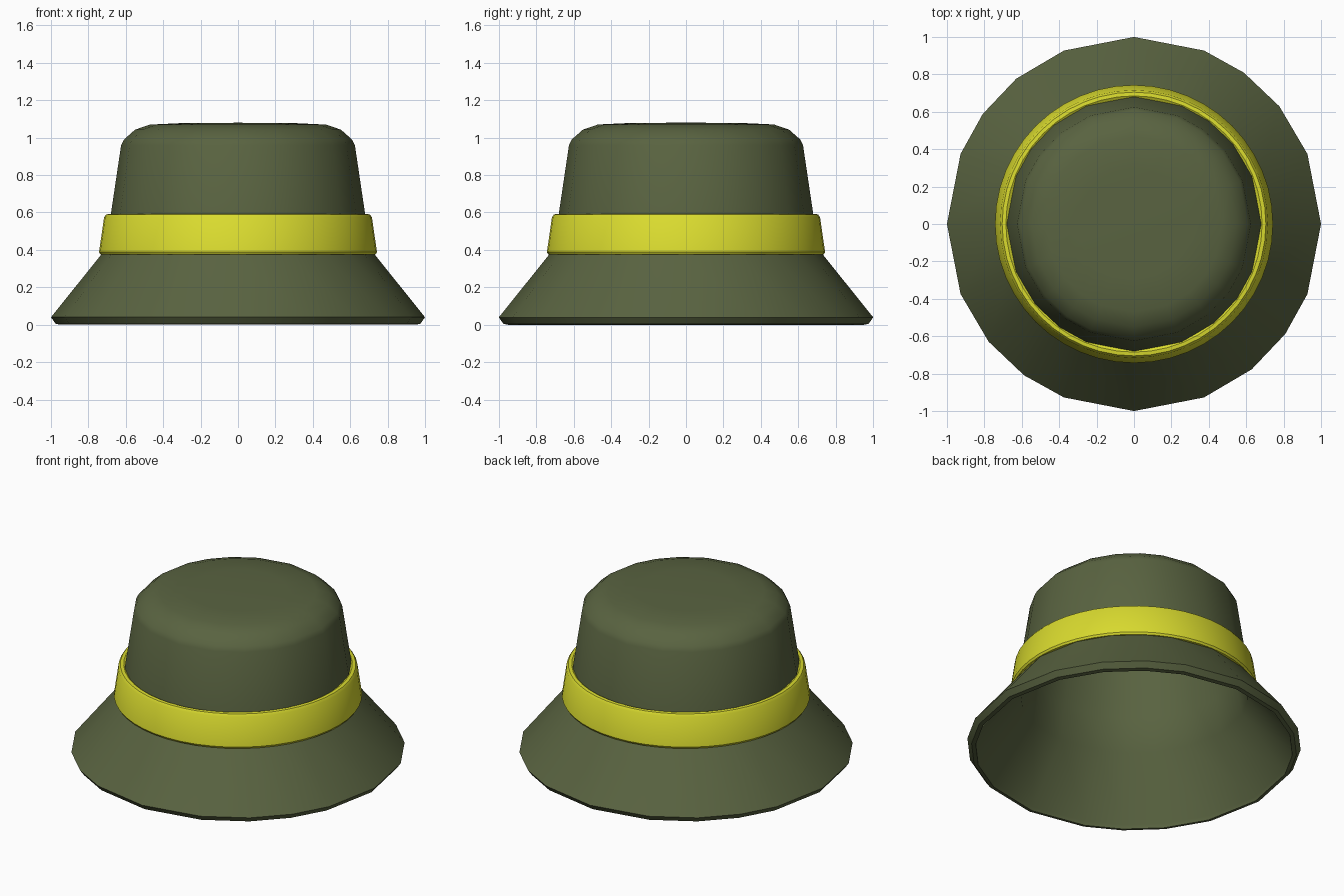
import bpy
import bmesh
from math import cos, sin, radians

cube = bpy.data.objects.get("Cube")
if cube:
    bpy.data.objects.remove(cube)


def make_material(name, rgb):
    mat = bpy.data.materials.new(name)
    mat.use_nodes = True
    colour = (*rgb, 1)
    mat.diffuse_color = colour
    bsdf = mat.node_tree.nodes["Principled BSDF"]
    bsdf.inputs["Base Color"].default_value = colour
    bsdf.inputs["Roughness"].default_value = 0.8
    return mat


def lathe(name, profile, angles, mat, closed=False):
    """Spin an (r, z) profile around z; a zero radius becomes a single pole."""
    bm = bmesh.new()
    rings = []
    for r, z in profile:
        if r == 0:
            rings.append([bm.verts.new((0, 0, z))] * len(angles))
        else:
            rings.append([bm.verts.new((r * cos(a), r * sin(a), z)) for a in angles])
    pairs = list(zip(rings, rings[1:]))
    if closed:
        pairs.append((rings[-1], rings[0]))
    for low, high in pairs:
        for i in range(len(angles)):
            j = (i + 1) % len(angles)
            corners = dict.fromkeys((low[i], low[j], high[j], high[i]))
            bm.faces.new(list(corners))
    bmesh.ops.recalc_face_normals(bm, faces=bm.faces)
    mesh = bpy.data.meshes.new(name)
    bm.to_mesh(mesh)
    bm.free()
    mesh.materials.append(mat)
    obj = bpy.data.objects.new(name, mesh)
    bpy.context.collection.objects.link(obj)
    bpy.ops.object.select_all(action="DESELECT")
    obj.select_set(True)
    bpy.context.view_layer.objects.active = obj
    bpy.ops.object.shade_smooth_by_angle(angle=radians(32))
    return obj


olive = make_material("olive cloth", (0.10, 0.125, 0.052))
yellow = make_material("yellow ribbon", (0.70, 0.71, 0.028))

# Slightly uneven twenty-sided outline, repeated in each quarter
hat_angles = [radians(q * 90 + a) for q in range(4) for a in (0, 22, 39, 54, 68)]
band_angles = [radians(i * 7.5) for i in range(48)]

# Hat shell: outside from the crown centre to the rim, then back up the inside
outside = [(0, 1.08), (0.30, 1.078), (0.47, 1.07), (0.55, 1.043), (0.61, 0.99),
           (0.625, 0.96), (0.68, 0.59), (0.705, 0.41), (0.735, 0.37), (1.0, 0.04)]
inside = [(0.975, 0.005), (0.95, 0.0), (0.945, 0.025), (0.68, 0.37), (0.645, 0.59),
          (0.59, 0.95), (0.52, 1.01), (0.44, 1.035), (0, 1.04)]
lathe("hat_shell", outside + inside, hat_angles, olive)

# Ribbon wrapped around the base of the crown
band = [(0.69, 0.375), (0.735, 0.375), (0.743, 0.388), (0.716, 0.575),
        (0.705, 0.59), (0.685, 0.592), (0.665, 0.58)]
lathe("hat_band", band, band_angles, yellow, closed=True)
